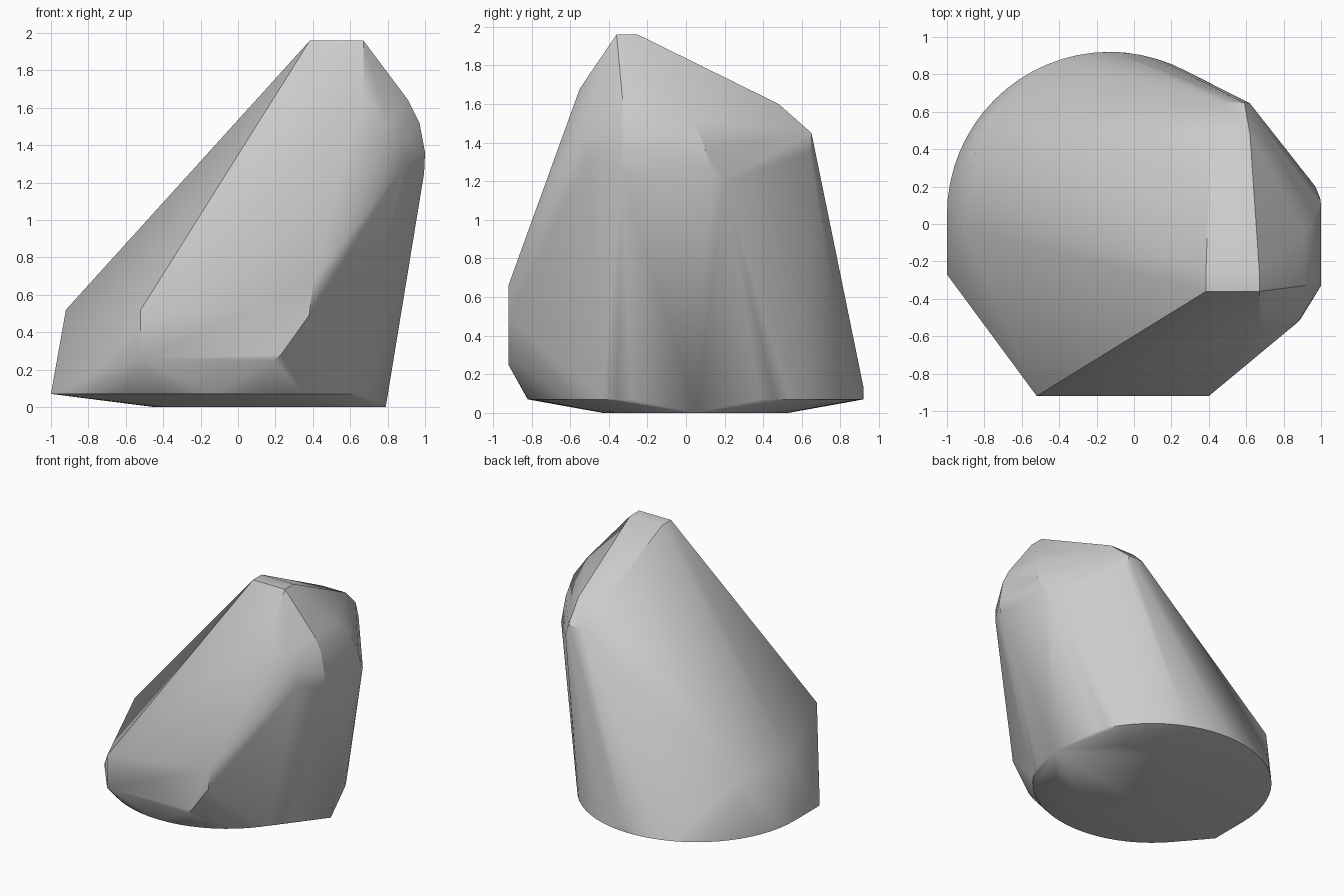
import bpy, bmesh, math

cube = bpy.data.objects.get("Cube")
if cube:
    bpy.data.objects.remove(cube, do_unlink=True)

stone = bpy.data.materials.new("stone grey")
stone.use_nodes = True
stone.diffuse_color = (0.6, 0.6, 0.6, 1)
stone.node_tree.nodes["Principled BSDF"].inputs["Base Color"].default_value = (0.6, 0.6, 0.6, 1)


def ring(cx, cy, rx, ry, z, count):
    """Points round a flat ellipse."""
    step = math.tau / count
    return [(cx + rx * math.cos(i * step), cy + ry * math.sin(i * step), z) for i in range(count)]


# Round rim and the slightly lower sole
rim = ring(-0.13, 0.05, 0.87, 0.87, 0.07, 64)
rim += [(-1, -0.27, 0.07), (-1, 0, 0.07), (-0.1, 0.92, 0.13)]
sole = ring(0.1, 0.05, 0.55, 0.48, 0, 24) + [(0.79, 0.05, 0)]

# Flat peak and the ridge running down to the back
peak = [(x, y, 1.96) for x in (0.385, 0.67) for y in (-0.36, -0.25)]
ridge = [(0.41, 0.48, 1.6), (0.62, 0.48, 1.6),
         (0.47, 0.65, 1.45), (0.59, 0.65, 1.45), (0.62, 0.645, 1.35)]

# Rounded shoulder on the left side
shoulder = []
for x, z, back in ((0.91, 1.64, -0.05), (0.97, 1.52, 0.04), (1, 1.36, 0.1), (0.995, 1.25, 0.14)):
    shoulder += [(x, -0.33, z), (x, back, z)]
shoulder += [(0.97, 0.2, 1.2), (0.67, -0.55, 1.68), (0.8, -0.55, 1.52),
             (0.87, -0.53, 1.42), (0.89, -0.51, 1.3)]

# Upright front facet and the chipped corners on the right
front_facet = [(-0.52, -0.92, 0.26), (0.19, -0.92, 0.25), (0.23, -0.92, 0.28),
               (0.38, -0.92, 0.49), (0.4, -0.92, 0.66), (-0.52, -0.92, 0.52)]
right_corners = [(-0.82, 0.52, 0.53), (-0.92, 0, 0.52)]

# Wrap the points in one solid rock
bm = bmesh.new()
for point in rim + sole + peak + ridge + shoulder + front_facet + right_corners:
    bm.verts.new(point)
bmesh.ops.convex_hull(bm, input=bm.verts[:])
loose = [v for v in bm.verts if not v.link_faces]
bmesh.ops.delete(bm, geom=loose, context="VERTS")
bmesh.ops.dissolve_limit(bm, angle_limit=math.radians(1), verts=bm.verts[:], edges=bm.edges[:])
bmesh.ops.recalc_face_normals(bm, faces=bm.faces[:])

mesh = bpy.data.meshes.new("rock")
bm.to_mesh(mesh)
bm.free()
mesh.materials.append(stone)
rock = bpy.data.objects.new("rock", mesh)
bpy.context.collection.objects.link(rock)
bpy.context.view_layer.objects.active = rock
rock.select_set(True)
bpy.ops.object.shade_smooth_by_angle(angle=math.radians(30))
